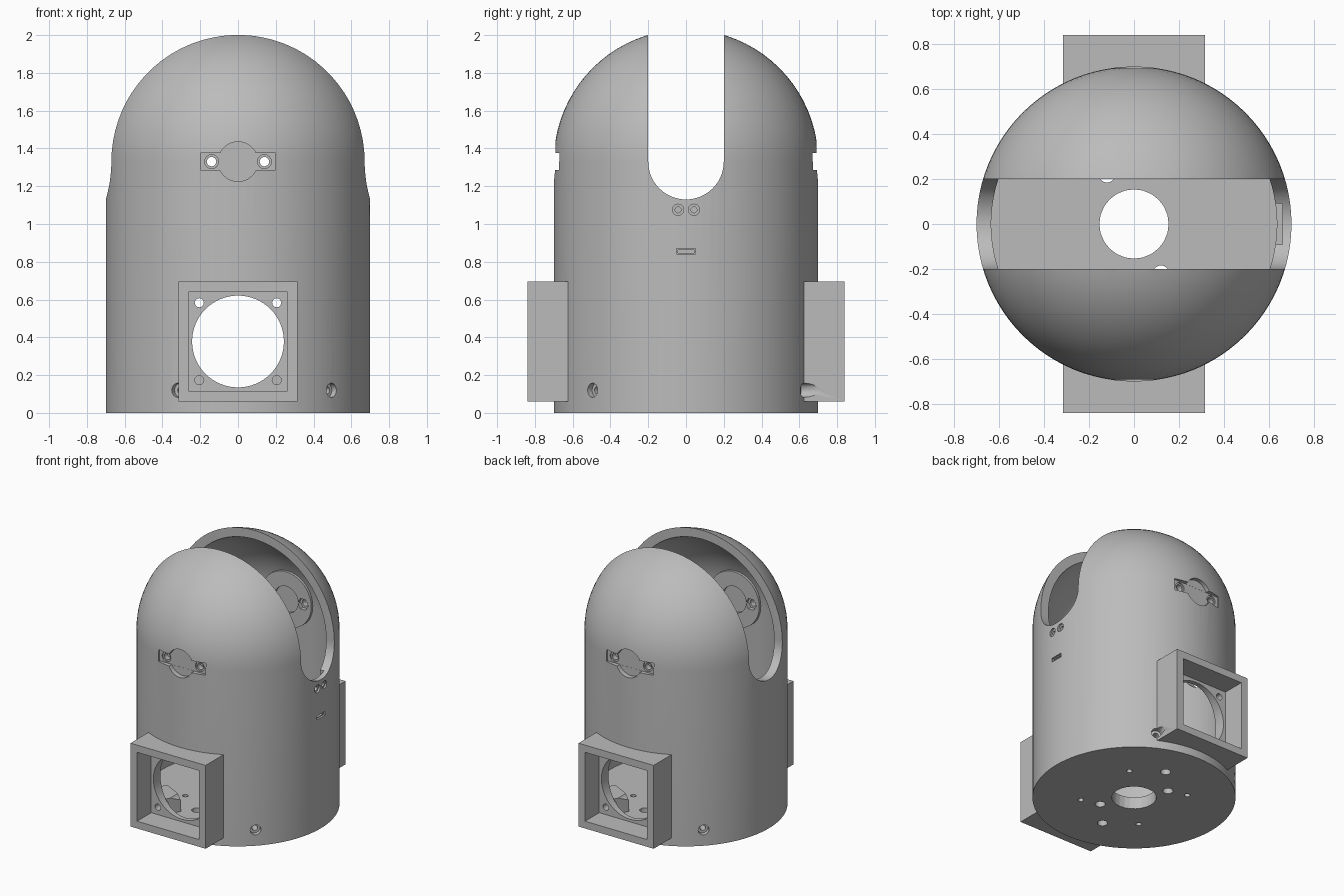
import bpy, bmesh
from math import sin, cos, pi, radians
from mathutils import Matrix

cube = bpy.data.objects.get("Cube")
if cube:
    bpy.data.objects.remove(cube, do_unlink=True)

R, INNER, DOME_Z = 0.70, 0.635, 1.33
FAN_Z = 0.378

grey = bpy.data.materials.new("plain_grey")
grey.use_nodes = True
grey.diffuse_color = (0.5, 0.5, 0.5, 1)
grey.node_tree.nodes["Principled BSDF"].inputs["Base Color"].default_value = (0.5, 0.5, 0.5, 1)


def finish(name, bm):
    bmesh.ops.recalc_face_normals(bm, faces=bm.faces)
    mesh = bpy.data.meshes.new(name)
    bm.to_mesh(mesh)
    bm.free()
    mesh.materials.append(grey)
    obj = bpy.data.objects.new(name, mesh)
    bpy.context.collection.objects.link(obj)
    return obj


def capsule(name, radius, bottom):
    """Solid of revolution: flat base, straight side, round dome."""
    bm = bmesh.new()
    arc = [(radius * cos(i * pi / 40), DOME_Z + radius * sin(i * pi / 40)) for i in range(20)]
    profile = [(0, bottom), (radius, bottom)] + arc + [(0, DOME_Z + radius)]
    verts = [bm.verts.new((x, 0, z)) for x, z in profile]
    edges = [bm.edges.new(pair) for pair in zip(verts, verts[1:])]
    bmesh.ops.spin(bm, geom=verts + edges, cent=(0, 0, 0), axis=(0, 0, 1), angle=2 * pi, steps=96)
    bmesh.ops.remove_doubles(bm, verts=bm.verts, dist=1e-5)
    return finish(name, bm)


def prism(name, points, start, end, axis="Y", turn=0):
    """Extrude a flat outline along an axis, then turn it about z."""
    place = {"X": lambda u, v, w: (w, u, v),
             "Y": lambda u, v, w: (u, w, v),
             "Z": lambda u, v, w: (u, v, w)}[axis]
    bm = bmesh.new()
    low = [bm.verts.new(place(u, v, start)) for u, v in points]
    high = [bm.verts.new(place(u, v, end)) for u, v in points]
    bm.faces.new(low)
    bm.faces.new(high)
    for i in range(len(low)):
        j = (i + 1) % len(low)
        bm.faces.new((low[i], low[j], high[j], high[i]))
    bmesh.ops.rotate(bm, verts=bm.verts, matrix=Matrix.Rotation(turn, 3, "Z"))
    return finish(name, bm)


def ring(u, v, radius, sides=24):
    return [(u + radius * cos(2 * pi * i / sides), v + radius * sin(2 * pi * i / sides))
            for i in range(sides)]


def rect(u, v, half_u, half_v):
    return [(u - half_u, v - half_v), (u + half_u, v - half_v),
            (u + half_u, v + half_v), (u - half_u, v + half_v)]


housing = capsule("housing", R, 0)


def combine(tool, operation):
    mod = housing.modifiers.new("combine", "BOOLEAN")
    mod.operation, mod.object, mod.solver = operation, tool, "EXACT"
    bpy.context.view_layer.objects.active = housing
    bpy.ops.object.modifier_apply(modifier=mod.name)
    bpy.data.objects.remove(tool, do_unlink=True)


def add(*args):
    combine(prism("addition", *args), "UNION")


def cut(*args):
    combine(prism("cutter", *args), "DIFFERENCE")


# Fan frames, joined to the shell before it is hollowed
for turn in (0, pi):
    add(rect(0, FAN_Z, 0.316, 0.317), 0.4, 0.84, "Y", turn)
combine(capsule("cavity", INNER, 0.09), "DIFFERENCE")

# Inner pivot bosses
for turn in (0, pi):
    add(ring(0, DOME_Z, 0.21, 40), 0.58, 0.655, "Y", turn)

# Screw blocks standing on the floor, with counterbored radial holes
for angle in (-45, -117, 63, 135):
    turn = radians(angle)
    add(rect(0, 0.13, 0.1, 0.08), 0.5, 0.66, "X", turn)
    cut(ring(0, 0.12, 0.02, 16), 0.45, 0.8, "X", turn)
    cut(ring(0, 0.12, 0.038, 16), 0.665, 0.8, "X", turn)

for turn in (0, pi):
    # Square fan pocket, round opening and corner screw holes
    cut(rect(0, FAN_Z, 0.261, 0.262), 0.67, 1, "Y", turn)
    cut(ring(0, FAN_Z, 0.243, 64), 0.4, 1, "Y", turn)
    for x in (-0.205, 0.205):
        for dz in (-0.205, 0.205):
            cut(ring(x, FAN_Z + dz, 0.024, 16), 0.515, 1, "Y", turn)
    # Pivot recess outside, shallow seat and screw holes inside
    cut(rect(0, DOME_Z, 0.198, 0.045), 0.66, 1, "Y", turn)
    cut(ring(0, DOME_Z, 0.105, 32), 0.661, 1, "Y", turn)
    cut(ring(0, DOME_Z, 0.1, 32), 0.5, 0.6, "Y", turn)
    for x in (-0.14, 0.14):
        cut(ring(x, DOME_Z, 0.025, 16), 0.4, 1, "Y", turn)
        cut(ring(x, DOME_Z, 0.037, 16), 0.65, 1, "Y", turn)
        cut(ring(x, DOME_Z, 0.045, 6), 0.5, 0.61, "Y", turn)

# Wide slot through the dome, rounded at its foot
slot = [(0.2 * cos(pi + i * pi / 32), DOME_Z + 0.2 * sin(pi + i * pi / 32)) for i in range(33)]
cut(slot + [(0.2, 2.2), (-0.2, 2.2)], -1, 1, "X")

# Sensor pocket inside the left wall, with its holes and window
cut(rect(0, 1.0, 0.09, 0.23), 0.55, 0.66, "X")
for y in (-0.042, 0.042):
    cut(ring(y, 1.075, 0.016, 16), 0.5, 0.8, "X")
    cut(ring(y, 1.075, 0.03, 20), 0.685, 0.8, "X")
cut(rect(0, 0.855, 0.05, 0.015), 0.685, 0.8, "X")
cut(rect(0, 0.855, 0.042, 0.008), 0.5, 0.8, "X")

# Holes in the floor
cut(ring(0, 0, 0.154, 24), -0.1, 0.2, "Z")
for turn in (0, pi):
    for x, y, radius in ((0.06, 0.41, 0.036), (-0.12, 0.22, 0.036),
                         (0.26, 0.26, 0.02), (-0.26, 0.26, 0.02)):
        cut(ring(x, y, radius, 16), -0.1, 0.3, "Z", turn)

bpy.ops.object.select_all(action="DESELECT")
housing.select_set(True)
bpy.context.view_layer.objects.active = housing
bpy.ops.object.shade_smooth_by_angle(angle=radians(30))
